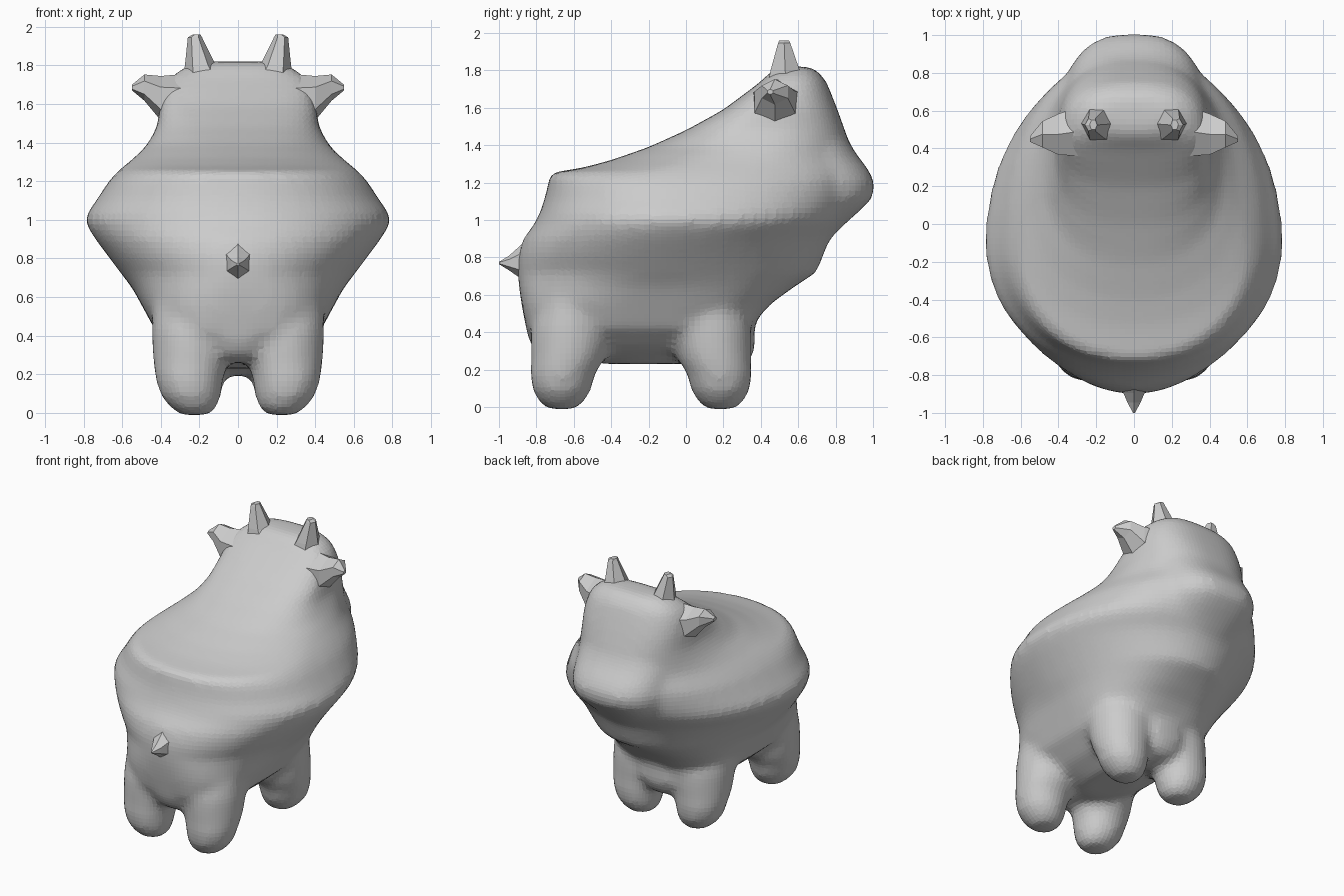
import bpy, bmesh, math
from mathutils import Vector


def loft(bm, rings):
    """Skin a list of equal-length point rings and cap both ends."""
    vr = [[bm.verts.new(p) for p in r] for r in rings]
    n = len(vr[0])
    for a, b in zip(vr, vr[1:]):
        for i in range(n):
            j = (i + 1) % n
            bm.faces.new((a[i], a[j], b[j], b[i]))
    bm.faces.new(vr[0][::-1])
    bm.faces.new(vr[-1])


def finish(name, bm):
    bmesh.ops.recalc_face_normals(bm, faces=bm.faces)
    me = bpy.data.meshes.new(name)
    bm.to_mesh(me)
    bm.free()
    ob = bpy.data.objects.new(name, me)
    bpy.context.collection.objects.link(ob)
    return ob


def spow(v, p):
    return math.copysign(abs(v) ** p, v)


def slice_ring(z, w, yc, yb, yf, n, count=48):
    """Horizontal egg-shaped slice, widest at yc."""
    pts = []
    for i in range(count):
        t = 2 * math.pi * i / count
        s = spow(math.sin(t), 2 / n)
        y = yc + s * ((yf - yc) if s > 0 else (yc - yb))
        pts.append((w * spow(math.cos(t), 2 / n), y, z))
    return pts


# body and head: z, half width, widest y, back y, front y, squareness
slices = [
    (0.23, .14, -.22, -.45, .02, 2), (0.31, .30, -.24, -.76, .24, 2.6),
    (0.42, .425, -.24, -.855, .34, 3.2), (0.55, .495, -.20, -.88, .45, 2.8),
    (0.65, .55, -.16, -.895, .59, 2.3), (0.72, .605, -.15, -.90, .70, 2.0),
    (0.80, .665, -.15, -.90, .73, 2), (0.90, .74, -.13, -.87, .77, 2),
    (0.98, .79, -.10, -.81, .83, 2.05), (1.03, .785, -.10, -.785, .86, 2.1),
    (1.10, .735, -.08, -.76, .90, 2.1), (1.20, .67, -.08, -.735, .92, 2.2),
    (1.25, .625, -.06, -.735, .92, 2.2),
    (1.28, .59, 0, -.55, .91, 2.2), (1.32, .54, .10, -.40, .90, 2.2),
    (1.39, .47, .30, -.20, .88, 2.3), (1.48, .42, .40, 0, .85, 2.6),
    (1.59, .405, .45, .20, .81, 2.7), (1.68, .385, .47, .32, .775, 2.7),
    (1.74, .35, .50, .40, .75, 2.7), (1.79, .28, .56, .45, .71, 2.7),
    (1.82, .20, .58, .50, .67, 2.3)]
bm = bmesh.new()
loft(bm, [slice_ring(*s) for s in slices])

# broad muzzle
muzzle = [(.88, .22, .5, .2, .75, 2.4), (.97, .31, .5, .2, .84, 2.5),
          (1.05, .36, .5, .2, .93, 2.6), (1.12, .385, .5, .2, 1.0, 2.6),
          (1.20, .39, .5, .2, 1.01, 2.6), (1.27, .385, .5, .2, .975, 2.6),
          (1.36, .385, .5, .2, .905, 2.6), (1.46, .37, .5, .2, .85, 2.6)]
loft(bm, [slice_ring(*s) for s in muzzle])

# four stubby legs, flaring into the body, with a web between each pair
for y, web_z in ((-.665, .27), (.185, .20)):
    inward = .12 if y < 0 else -.12
    for side in (-1, 1):
        rings = []
        for z, r, x, k in ((-.012, .075, .225, 0), (.03, .125, .23, 0), (.09, .158, .245, 0),
                           (.18, .177, .252, .05), (.25, .195, .245, .25), (.32, .21, .235, .35),
                           (.42, .22, .23, .45), (.55, .195, .25, .6), (.72, .12, .27, 1)):
            rings.append([(side * x + r * math.cos(a * math.pi / 10),
                           y + inward * k + r * math.sin(a * math.pi / 10), z)
                          for a in range(20)])
        loft(bm, rings)
    loft(bm, [slice_ring(web_z + dz, w, y, y - d, y + d, 2.4)
              for dz, w, d in ((-.005, .06, .10), (.04, .15, .155), (.12, .22, .185),
                               (.25, .25, .18))])
body = finish("body", bm)
rm = body.modifiers.new("Merge", 'REMESH')
rm.mode = 'VOXEL'
rm.voxel_size = .03
sm = body.modifiers.new("Soften", 'SMOOTH')
sm.factor = .5
sm.iterations = 9


def spike(name, sections, u, v, side):
    """Six-sided faceted spike; sections are (centre, half size u, half size v)."""
    u, v = Vector(u), Vector(v)
    rings = []
    for c, a, b in sections:
        ring = []
        for i in range(6):
            t = i * math.pi / 3
            p = Vector(c) + u * (a * math.cos(t)) + v * (b * math.sin(t))
            ring.append((p.x * side, p.y, p.z))
        rings.append(ring)
    b = bmesh.new()
    loft(b, rings)
    return finish(name, b)


for side, tag in ((1, "right"), (-1, "left")):
    # horns
    spike("horn_" + tag, [((.17, .54, 1.72), .12, .12), ((.195, .53, 1.80), .08, .09),
                          ((.223, .525, 1.945), .037, .038), ((.215, .525, 1.96), .02, .03)],
          (1, 0, 0), (0, 1, 0), side)
    # ears
    spike("ear_" + tag, [((.29, .49, 1.61), .145, .15), ((.40, .475, 1.63), .115, .125),
                         ((.485, .475, 1.685), .068, .08), ((.55, .45, 1.685), .014, .018)],
          (0, 0, 1), (0, 1, 0), side)

# tail
spike("tail", [((0, -.80, .79), .16, .13), ((0, -.895, .775), .08, .065),
               ((0, -.945, .77), .04, .04), ((0, -1.0, .77), .006, .006)],
      (0, 0, 1), (1, 0, 0), 1)
